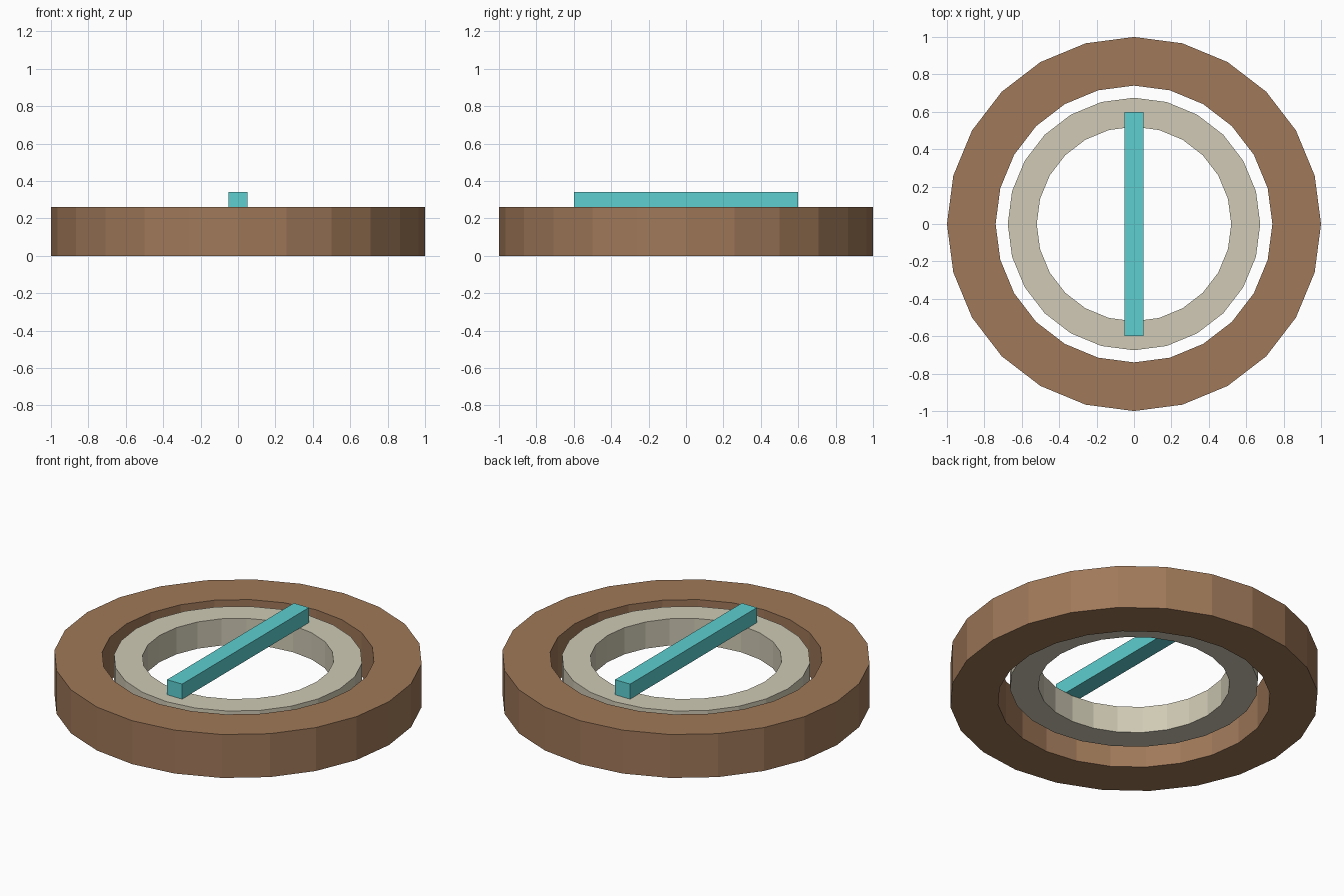
import bpy, bmesh
from math import cos, sin, tau

cube = bpy.data.objects.get("Cube")
if cube:
    bpy.data.objects.remove(cube, do_unlink=True)


def material(name, color):
    mat = bpy.data.materials.new(name)
    mat.use_nodes = True
    mat.diffuse_color = color
    mat.node_tree.nodes["Principled BSDF"].inputs["Base Color"].default_value = color
    return mat


def finish(name, bm, mat):
    bmesh.ops.recalc_face_normals(bm, faces=bm.faces)
    mesh = bpy.data.meshes.new(name)
    bm.to_mesh(mesh)
    bm.free()
    mesh.materials.append(mat)
    obj = bpy.data.objects.new(name, mesh)
    bpy.context.collection.objects.link(obj)
    return obj


def ring(name, inner, outer, bottom, top, mat, sides=24):
    """Flat-sided ring: a rectangular section carried round the z axis."""
    bm = bmesh.new()
    section = [(inner, bottom), (outer, bottom), (outer, top), (inner, top)]
    loops = []
    for i in range(sides):
        a = tau * i / sides
        loops.append([bm.verts.new((r * cos(a), r * sin(a), z)) for r, z in section])
    for i, here in enumerate(loops):
        there = loops[(i + 1) % sides]
        for j in range(4):
            k = (j + 1) % 4
            bm.faces.new((here[j], there[j], there[k], here[k]))
    return finish(name, bm, mat)


def box(name, size, center, mat):
    bm = bmesh.new()
    bmesh.ops.create_cube(bm, size=1)
    bmesh.ops.scale(bm, vec=size, verts=bm.verts)
    bmesh.ops.translate(bm, vec=center, verts=bm.verts)
    return finish(name, bm, mat)


brown = material("warm brown", (0.35, 0.19, 0.10, 1))
stone = material("pale stone", (0.63, 0.59, 0.46, 1))
teal = material("teal", (0.11, 0.62, 0.63, 1))

# Outer frame, raised inner ring and the bar resting across it
ring("outer_ring", 0.74, 1.0, 0.0, 0.26, brown)
ring("inner_ring", 0.52, 0.675, 0.09, 0.25, stone)
box("cross_bar", (0.10, 1.20, 0.09), (0, 0, 0.295), teal)
